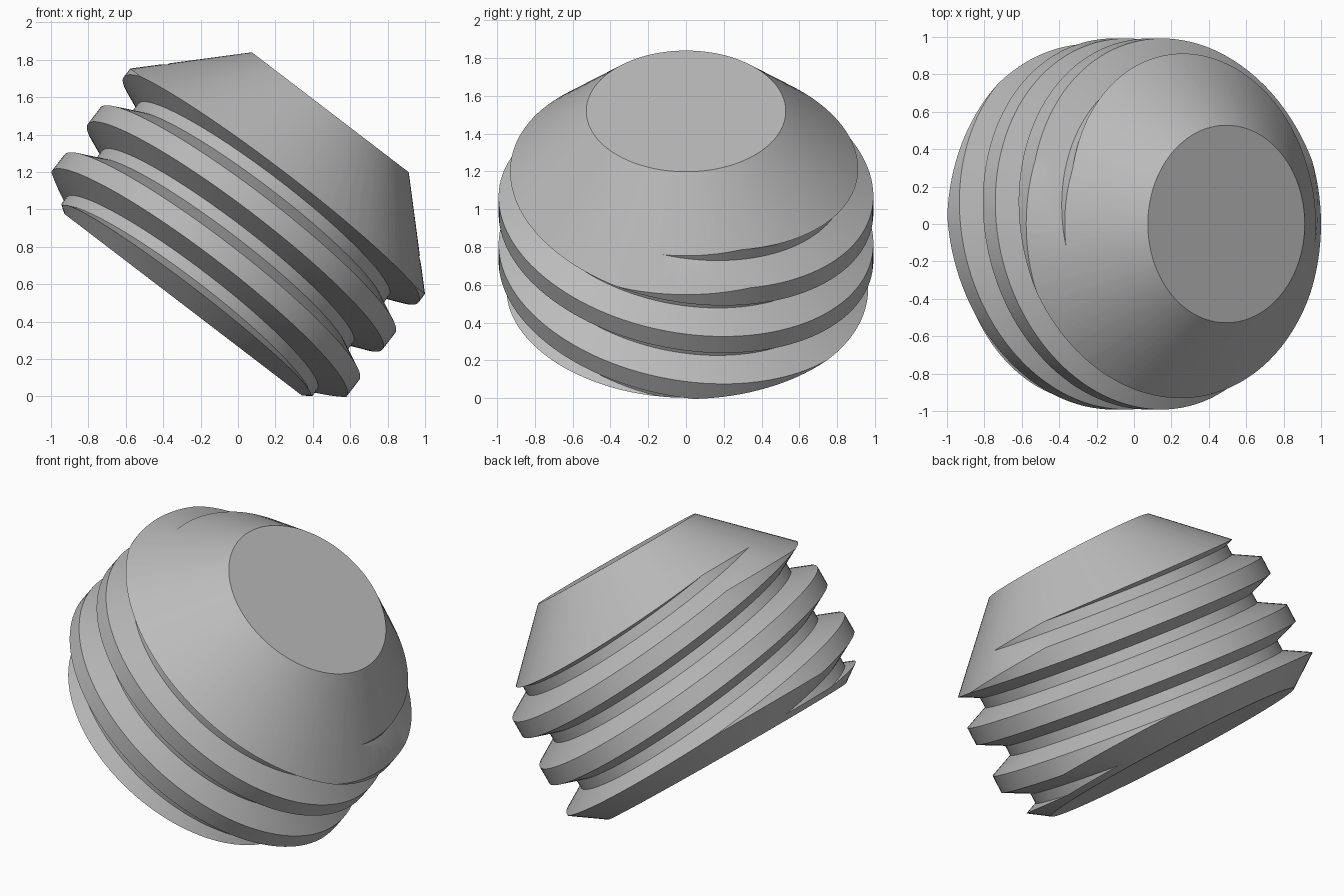
import bpy, bmesh, math
from mathutils import Matrix, Vector

if "Cube" in bpy.data.objects:
    bpy.data.objects.remove(bpy.data.objects["Cube"], do_unlink=True)

SEGMENTS = 128
PITCH = 0.316      # spacing of the ridges along the axis
CREST, ROOT = 0.992, 0.845
SLANT = 0.156      # how far the ridges dip towards the back

grey = bpy.data.materials.new("light_grey")
grey.use_nodes = True
colour = (0.5, 0.5, 0.5, 1)
grey.diffuse_color = colour
grey.node_tree.nodes["Principled BSDF"].inputs["Base Color"].default_value = colour


def lathe(name, profile):
    """Closed solid of revolution about z from (radius, height) points."""
    bm = bmesh.new()
    rings = []
    for r, h in profile:
        rings.append([bm.verts.new((r * math.cos(a), r * math.sin(a), h))
                      for a in (math.tau * i / SEGMENTS for i in range(SEGMENTS))])
    for low, high in zip(rings, rings[1:]):
        for i in range(SEGMENTS):
            j = (i + 1) % SEGMENTS
            bm.faces.new((low[i], low[j], high[j], high[i]))
    bm.faces.new(rings[0][::-1])
    bm.faces.new(rings[-1])
    mesh = bpy.data.meshes.new(name)
    bm.to_mesh(mesh)
    bm.free()
    mesh.materials.append(grey)
    obj = bpy.data.objects.new(name, mesh)
    bpy.context.collection.objects.link(obj)
    return obj


def combine(target, tool, operation):
    """Apply a boolean and discard the tool."""
    bpy.context.view_layer.objects.active = target
    mod = target.modifiers.new("cut", 'BOOLEAN')
    mod.operation, mod.solver, mod.object = operation, 'EXACT', tool
    bpy.ops.object.modifier_apply(modifier=mod.name)
    bpy.data.objects.remove(tool, do_unlink=True)


# Ridged core: repeated flat crests and grooves, sheared so the ridges slant
profile = [(ROOT, -0.5)]
for n in range(-1, 4):
    base = 0.142 + n * PITCH
    profile += [(ROOT, base - 0.066), (CREST, base),
                (CREST, base + 0.11), (ROOT, base + 0.185)]
profile.append((ROOT, 1.8))
body = lathe("ridged_plug", profile)
for v in body.data.vertices:
    v.co.z -= SLANT * v.co.y

# Outer envelope: chamfered base and conical top with a flat end
envelope = lathe("envelope", [(0.8, 0), (1.226, 0.3), (1.226, 0.597), (0.528, 1.295)])
combine(body, envelope, 'INTERSECT')

# Tilt the plug and set it on the ground
tilt = Matrix.Translation(Vector((-0.293, 0, 0.49))) @ Matrix.Rotation(math.radians(37.4), 4, 'Y')
body.data.transform(tilt)
bpy.ops.object.select_all(action='DESELECT')
body.select_set(True)
bpy.context.view_layer.objects.active = body
bpy.ops.object.shade_smooth_by_angle(angle=math.radians(20))
